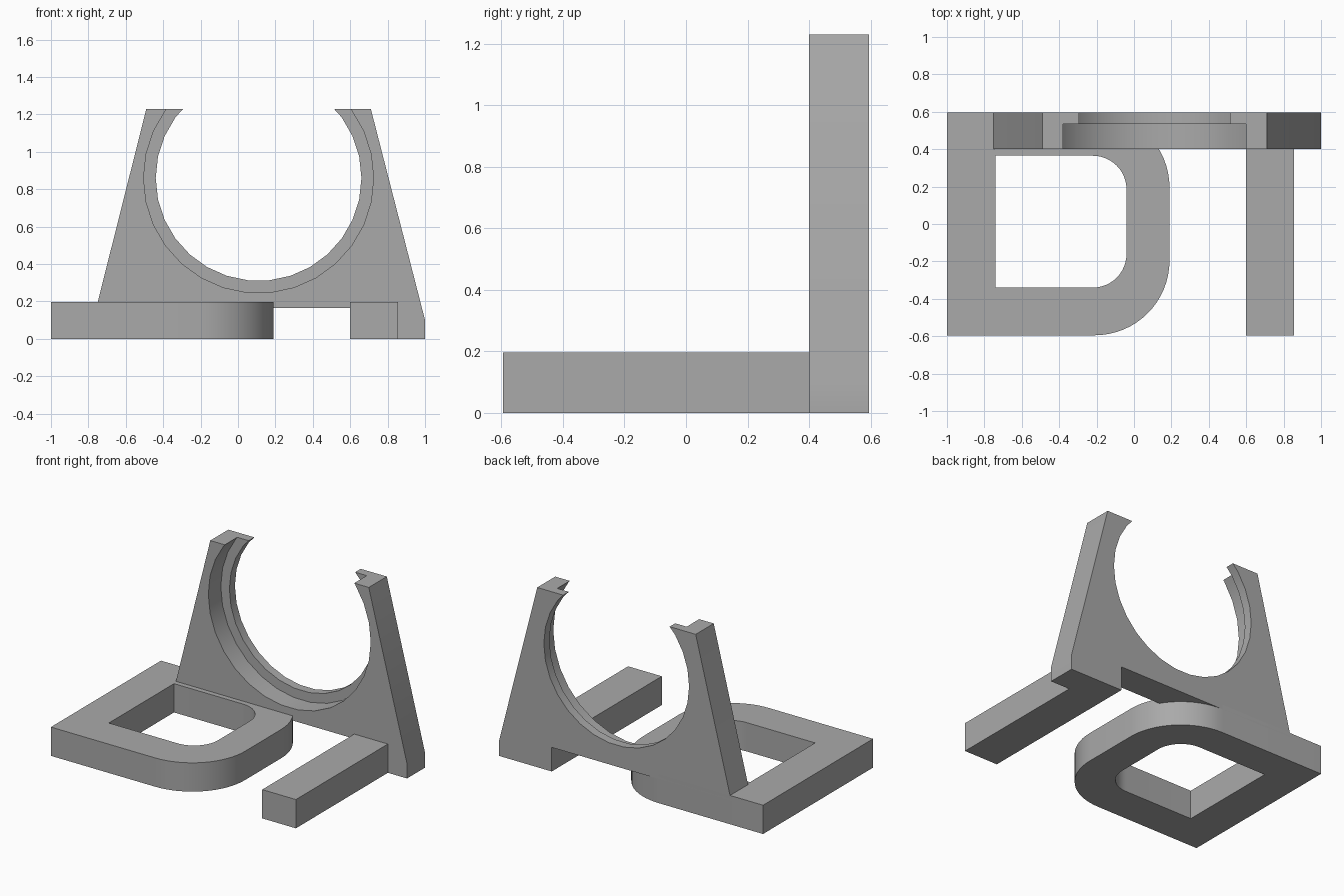
import bpy
import bmesh
from math import cos, sin, pi, radians
from mathutils import Vector

if "Cube" in bpy.data.objects:
    bpy.data.objects.remove(bpy.data.objects["Cube"])

grey = bpy.data.materials.new("plain grey")
grey.use_nodes = True
grey.diffuse_color = (0.4, 0.4, 0.4, 1)
grey.node_tree.nodes["Principled BSDF"].inputs["Base Color"].default_value = (0.4, 0.4, 0.4, 1)


def arc(cx, cy, r, start, end, steps):
    """Points along an arc, angles in degrees."""
    angles = [radians(start + (end - start) * i / steps) for i in range(steps + 1)]
    return [(cx + r * cos(a), cy + r * sin(a)) for a in angles]


def prism(name, outline, low, high, upright=False):
    """Extrude an outline up z, or along y when it stands upright."""
    def place(p, d):
        return (p[0], d, p[1]) if upright else (p[0], p[1], d)
    bm = bmesh.new()
    face = bm.faces.new([bm.verts.new(place(p, low)) for p in outline])
    grown = bmesh.ops.extrude_face_region(bm, geom=[face])["geom"]
    shift = Vector(place((0, 0), high - low))
    bmesh.ops.translate(bm, vec=shift, verts=[v for v in grown if isinstance(v, bmesh.types.BMVert)])
    bmesh.ops.recalc_face_normals(bm, faces=bm.faces)
    mesh = bpy.data.meshes.new(name)
    bm.to_mesh(mesh)
    bm.free()
    mesh.materials.append(grey)
    obj = bpy.data.objects.new(name, mesh)
    bpy.context.collection.objects.link(obj)
    return obj


def select_only(obj):
    bpy.ops.object.select_all(action="DESELECT")
    obj.select_set(True)
    bpy.context.view_layer.objects.active = obj


def cut(obj, cutter):
    """Subtract the cutter for good and discard it."""
    cutter.hide_render = True
    mod = obj.modifiers.new("cut", "BOOLEAN")
    mod.operation = "DIFFERENCE"
    mod.solver = "EXACT"
    mod.object = cutter
    select_only(obj)
    bpy.ops.object.modifier_apply(modifier=mod.name)
    bpy.data.objects.remove(cutter)


BACK, FRONT, PLATE, SLAB = 0.595, -0.595, 0.4, 0.197

# Flat frame with two rounded right corners and a matching opening
frame = prism("base_frame",
              [(-1, BACK), (-1, FRONT)]
              + arc(-0.21, FRONT + 0.4, 0.4, -90, 0, 16)
              + arc(-0.21, BACK - 0.4, 0.4, 0, 90, 16), 0, SLAB)
cut(frame, prism("frame_opening",
                 [(-0.74, 0.365), (-0.74, -0.34)]
                 + arc(-0.22, -0.16, 0.18, -90, 0, 12)
                 + arc(-0.22, 0.185, 0.18, 0, 90, 12), -0.1, 0.4))

# Straight foot bar
bar = prism("foot_bar", [(0.6, FRONT), (0.855, FRONT), (0.855, PLATE), (0.6, PLATE)], 0, SLAB)

# Upright tapered plate with a stepped round cradle, open at the top
plate = prism("upright_plate",
              [(-0.76, 0.165), (0.6, 0.165), (0.6, 0), (1, 0), (1, 0.1),
               (0.71, 1.23), (-0.49, 1.23), (-0.75, SLAB)], PLATE, BACK, True)
for name, radius, low, high in (("cradle_opening", 0.55, 0.2, 0.8),
                                ("cradle_recess", 0.615, 0.2, 0.535)):
    ring = arc(0.11, 0.86, radius, 0, 360, 30)[:-1]
    cut(plate, prism(name, ring, low, high, True))

for obj in (frame, bar, plate):
    select_only(obj)
    bpy.ops.object.shade_smooth_by_angle(angle=pi / 6)
